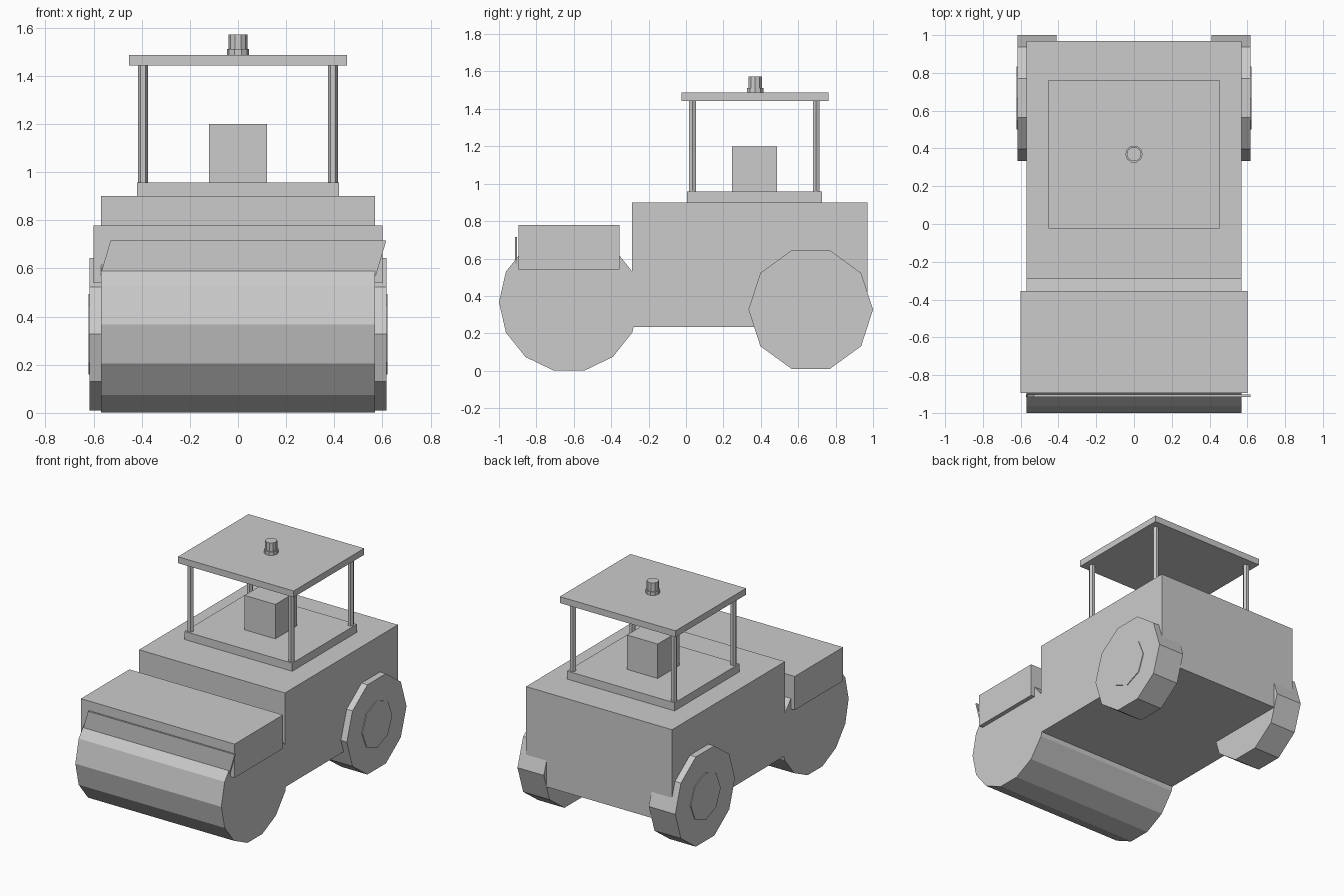
import bpy
import bmesh
from math import cos, sin, pi

if "Cube" in bpy.data.objects:
    bpy.data.objects.remove(bpy.data.objects["Cube"])


def finish(bm, name):
    bmesh.ops.recalc_face_normals(bm, faces=bm.faces)
    mesh = bpy.data.meshes.new(name)
    bm.to_mesh(mesh)
    bm.free()
    obj = bpy.data.objects.new(name, mesh)
    bpy.context.collection.objects.link(obj)
    return obj


def box(name, x, y, z):
    """Box from (min, max) pairs."""
    bm = bmesh.new()
    bmesh.ops.create_cube(bm, size=1)
    for v in bm.verts:
        v.co = [(r[0] + r[1]) / 2 + c * (r[1] - r[0]) for r, c in zip((x, y, z), v.co)]
    return finish(bm, name)


def prism(name, axis, start, end, a, b, radius, sides, radius_end=None):
    """Regular prism along 'x' (centre a=y, b=z) or 'z' (centre a=x, b=y)."""
    bm = bmesh.new()
    rings = []
    for t, r in ((start, radius), (end, radius_end or radius)):
        ring = []
        for i in range(sides):
            p, q = a + r * cos(2 * pi * i / sides), b + r * sin(2 * pi * i / sides)
            ring.append(bm.verts.new((t, p, q) if axis == 'x' else (p, q, t)))
        rings.append(ring)
        bm.faces.new(ring)
    for i in range(sides):
        j = (i + 1) % sides
        bm.faces.new((rings[0][i], rings[0][j], rings[1][j], rings[1][i]))
    return finish(bm, name)


# Main body, front hood and rolling drum
box("body", (-0.57, 0.57), (-0.29, 0.97), (0.235, 0.9))
box("front_hood", (-0.6, 0.6), (-0.895, -0.355), (0.54, 0.778))
prism("roller_drum", 'x', -0.57, 0.57, -0.625, 0.367, 0.375, 14)

# Slanted scraper plate in front of the drum
scraper = box("scraper_plate", (-0.5725, 0.5725), (-0.915, -0.903), (0.57, 0.715))
for v in scraper.data.vertices:
    v.co.x += 0.043 if v.co.z > 0.65 else 0.0

# Rear wheels with hub caps
for side, s in (("left", -1), ("right", 1)):
    prism(side + "_wheel", 'x', s * 0.41, s * 0.616, 0.667, 0.327, 0.333, 10)
    prism(side + "_hub_cap", 'x', s * 0.6, s * 0.621, 0.667, 0.327, 0.167, 8)

# Operator platform, seat and canopy
box("platform", (-0.42, 0.42), (0.005, 0.727), (0.89, 0.957))
box("seat", (-0.12, 0.12), (0.245, 0.487), (0.95, 1.2))
for side, x in (("left", -0.394), ("right", 0.394)):
    for end, y in (("front", 0.034), ("rear", 0.696)):
        prism(f"{end}_{side}_post", 'z', 0.95, 1.445, x, y, 0.021, 6)
box("canopy_roof", (-0.452, 0.452), (-0.025, 0.762), (1.442, 1.487))

# Warning beacon
prism("beacon_base", 'z', 1.48, 1.512, 0, 0.37, 0.046, 10)
prism("beacon_lamp", 'z', 1.512, 1.572, 0, 0.37, 0.039, 10)
